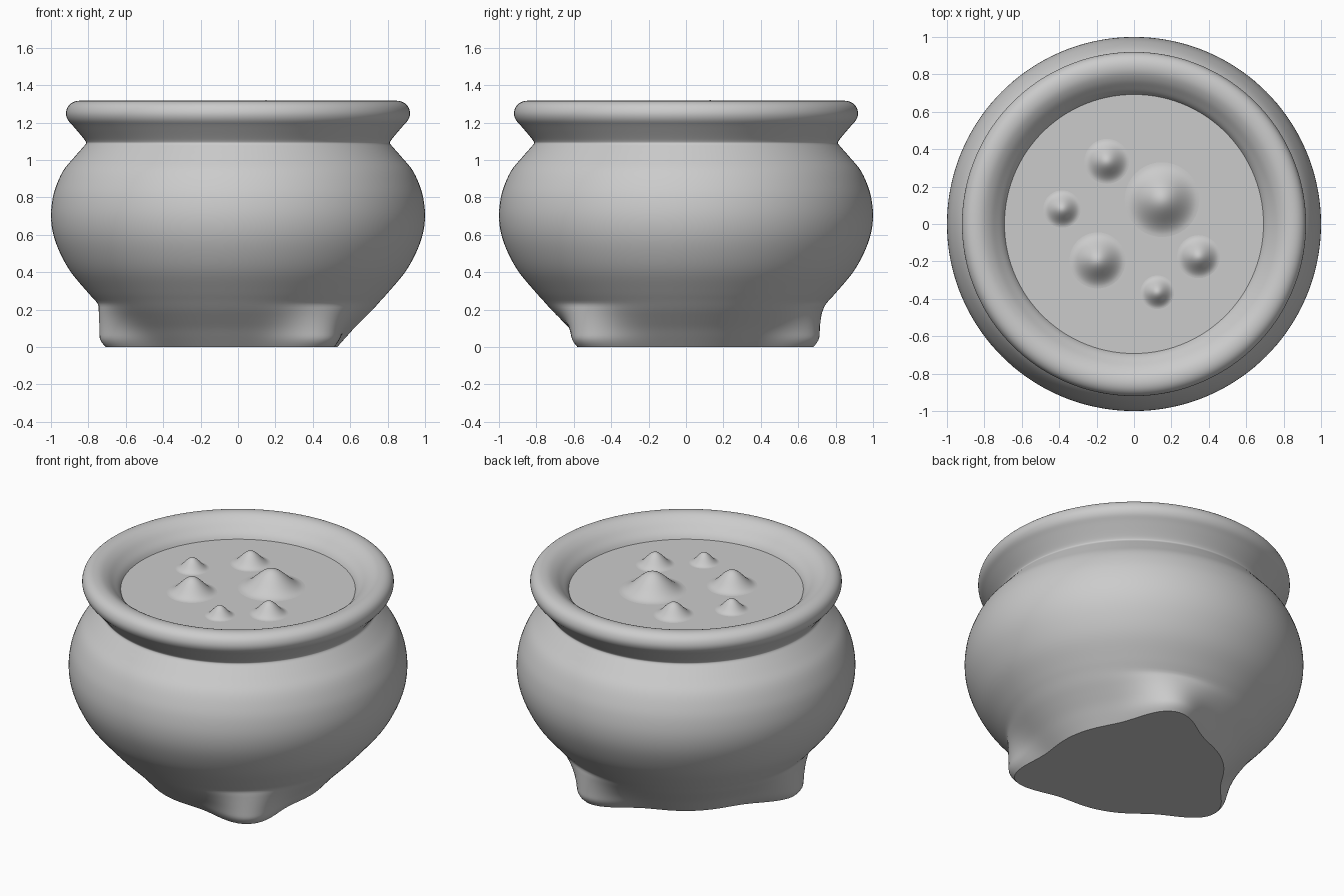
import bpy, bmesh, math
from mathutils import Vector

cube = bpy.data.objects.get("Cube")
if cube:
    bpy.data.objects.remove(cube, do_unlink=True)

# One plain grey for the whole pot
grey = bpy.data.materials.new("plain_grey")
grey.use_nodes = True
COLOUR = (0.6, 0.6, 0.6, 1)
grey.diffuse_color = COLOUR
grey.node_tree.nodes["Principled BSDF"].inputs["Base Color"].default_value = COLOUR

SEGMENTS = 144
FOOT_ANGLES = [math.radians(a) for a in (-50, 70, 190)]


def smooth_profile(points, steps=4):
    """Catmull-Rom curve through (radius, height) points."""
    pts = [Vector(p) for p in points]
    pts = [2 * pts[0] - pts[1]] + pts + [2 * pts[-1] - pts[-2]]
    out = []
    for a, b, c, d in zip(pts, pts[1:], pts[2:], pts[3:]):
        for i in range(steps):
            t = i / steps
            out.append(0.5 * (2 * b + (c - a) * t + (2 * a - 5 * b + 4 * c - d) * t * t
                              + (3 * b - a - 3 * c + d) * t ** 3))
    return out + [pts[-2]]


def lathe(name, profile, segments, reshape=None, cap_start=False, cap_end=False):
    """Spin a profile round z; a zero radius at the end closes to a point."""
    bm = bmesh.new()
    rings = []
    for r, z in profile:
        if r < 1e-5:
            rings.append([bm.verts.new((0, 0, z))] * segments)
            continue
        ring = []
        for i in range(segments):
            a = math.tau * i / segments
            rr = reshape(r, z, a) if reshape else r
            ring.append(bm.verts.new((rr * math.cos(a), rr * math.sin(a), z)))
        rings.append(ring)
    for low, high in zip(rings, rings[1:]):
        for i in range(segments):
            j = (i + 1) % segments
            corners = [low[i], low[j], high[j], high[i]]
            bm.faces.new(list(dict.fromkeys(corners)))
    if cap_start:
        bm.faces.new(rings[0][::-1])
    if cap_end:
        bm.faces.new(rings[-1])
    mesh = bpy.data.meshes.new(name)
    bm.to_mesh(mesh)
    bm.free()
    mesh.materials.append(grey)
    obj = bpy.data.objects.new(name, mesh)
    bpy.context.collection.objects.link(obj)
    bpy.ops.object.select_all(action="DESELECT")
    obj.select_set(True)
    bpy.context.view_layer.objects.active = obj
    bpy.ops.object.shade_smooth_by_angle(angle=math.radians(40))
    return obj


def foot_bulge(r, z, angle):
    """Push the lower wall out into three rounded feet."""
    if z > 0.32:
        return r
    foot = 0.75 - 0.035 * max(0, 1 - z / 0.06) ** 2
    fade = min(1, max(0, (0.32 - z) / 0.12))
    fade = fade * fade * (3 - 2 * fade)
    weight = 0
    for centre in FOOT_ANGLES:
        d = math.remainder(angle - centre, math.tau)
        weight += math.exp(-(d / 0.33) ** 2)
    return r + max(0, foot - r) * weight * fade


# Pot: belly, pinched neck, rolled rim and inner lip
wall = smooth_profile([
    (0.53, 0), (0.575, 0.05), (0.62, 0.1), (0.67, 0.15), (0.72, 0.2), (0.765, 0.25),
    (0.81, 0.3), (0.893, 0.4), (0.95, 0.5), (0.987, 0.6), (1, 0.7), (0.99, 0.8),
    (0.965, 0.88), (0.93, 0.95), (0.88, 1.01), (0.832, 1.065), (0.814, 1.087),
    (0.815, 1.1), (0.835, 1.127), (0.88, 1.18), (0.91, 1.215), (0.92, 1.25),
    (0.91, 1.285), (0.885, 1.308), (0.85, 1.317), (0.81, 1.311), (0.77, 1.288),
    (0.735, 1.255), (0.705, 1.222), (0.685, 1.185)])
lathe("pot", wall, SEGMENTS, foot_bulge, cap_start=True)

# Flat liquid surface
LEVEL = 1.2
lathe("liquid_surface", [(0.7, LEVEL)], SEGMENTS, cap_end=True)

# Bell-shaped bubbles rising from the liquid: x, y, radius, height
BUBBLES = [
    (0.15, 0.13, 0.2, 0.12), (-0.145, 0.335, 0.12, 0.08), (-0.385, 0.08, 0.1, 0.07),
    (-0.195, -0.195, 0.15, 0.1), (0.345, -0.175, 0.115, 0.08), (0.125, -0.365, 0.09, 0.065)]
for n, (x, y, radius, height) in enumerate(BUBBLES, 1):
    bell = [(radius * (1 - t / 14), height * (0.5 - 0.5 * math.cos(math.pi * t / 14)))
            for t in range(15)]
    bubble = lathe(f"bubble_{n}", bell, 40)
    bubble.location = (x, y, LEVEL)
